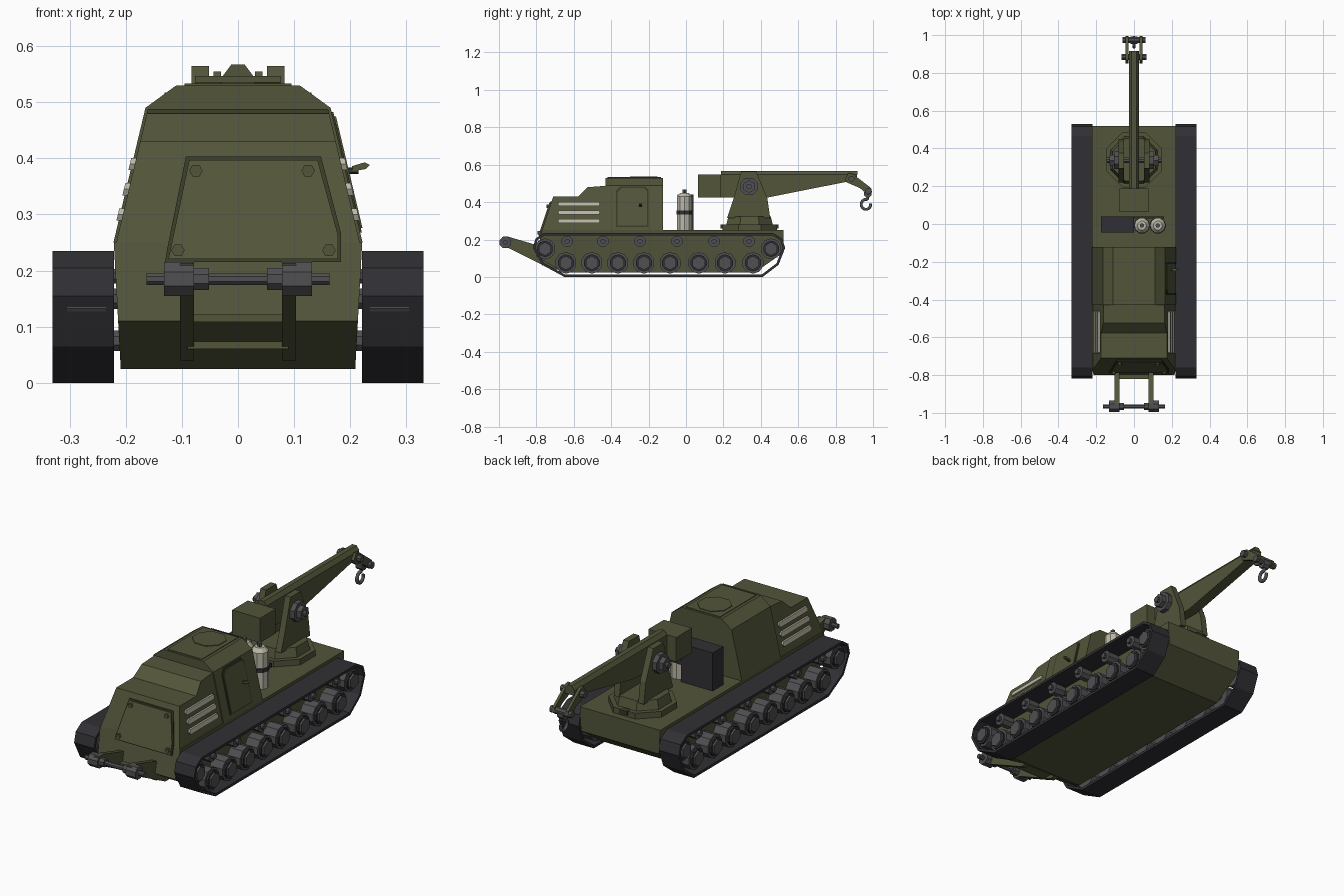
import bpy, bmesh, math
from mathutils import Matrix, Vector


def material(name, r, g, b):
    m = bpy.data.materials.new(name)
    m.diffuse_color = (r, g, b, 1)
    return m


OLIVE = material("olive", 0.085, 0.09, 0.042)
SHADE = material("olive_dark", 0.04, 0.043, 0.02)
BLACK = material("rubber", 0.03, 0.03, 0.035)
STEEL = material("steel", 0.08, 0.08, 0.085)
CREAM = material("cream", 0.5, 0.48, 0.38)


def finish(name, bm, mat):
    bmesh.ops.recalc_face_normals(bm, faces=bm.faces)
    me = bpy.data.meshes.new(name)
    bm.to_mesh(me)
    bm.free()
    ob = bpy.data.objects.new(name, me)
    bpy.context.collection.objects.link(ob)
    me.materials.append(mat)
    return ob


def loft(name, ring_a, ring_b, mat, caps=True):
    bm = bmesh.new()
    a = [bm.verts.new(p) for p in ring_a]
    b = [bm.verts.new(p) for p in ring_b]
    n = len(a)
    for i in range(n):
        bm.faces.new((a[i], a[(i + 1) % n], b[(i + 1) % n], b[i]))
    if caps:
        bm.faces.new(a)
        bm.faces.new(b)
    return finish(name, bm, mat)


def slab(name, pts, vec, mat):
    return loft(name, pts, [Vector(p) + Vector(vec) for p in pts], mat)


def side_profile(name, yz, x0, x1, mat, caps=True):
    return loft(name, [(x0, y, z) for y, z in yz], [(x1, y, z) for y, z in yz], mat, caps)


def tapered(name, yz, width, mat):
    return loft(name, [(-width(z), y, z) for y, z in yz], [(width(z), y, z) for y, z in yz], mat)


def box(name, x0, x1, y0, y1, z0, z1, mat):
    return side_profile(name, [(y0, z0), (y1, z0), (y1, z1), (y0, z1)], x0, x1, mat)


def cyl(name, c, r, depth, axis, n, mat, r2=None):
    turn = {"x": Matrix.Rotation(math.pi / 2, 4, "Y"),
            "y": Matrix.Rotation(math.pi / 2, 4, "X"), "z": Matrix()}[axis]
    bm = bmesh.new()
    bmesh.ops.create_cone(bm, cap_ends=True, segments=n, radius1=r,
                          radius2=r if r2 is None else r2, depth=depth,
                          matrix=Matrix.Translation(c) @ turn @ Matrix.Rotation(math.pi / n, 4, "Z"))
    return finish(name, bm, mat)


def low_w(z):
    return 0.209 + (z - 0.025) * 0.055


def up_w(z):
    return 0.222 - (z - 0.25) * 0.2375


# Hull, engine housing and cab
tapered("lower_hull", [(-0.66, 0.025), (0.37, 0.025), (0.52, 0.13), (0.52, 0.25),
                       (-0.77, 0.25), (-0.80, 0.11)], low_w, OLIVE)
tapered("engine_housing", [(-0.77, 0.25), (-0.43, 0.25), (-0.43, 0.487), (-0.525, 0.48),
                           (-0.577, 0.43), (-0.71, 0.43)], lambda z: up_w(z) - 0.005, OLIVE)
tapered("cab", [(-0.43, 0.25), (-0.123, 0.25), (-0.123, 0.49), (-0.43, 0.49)], up_w, OLIVE)
slab("cab_roof", [(-0.165, -0.43, 0.49), (0.165, -0.43, 0.49), (0.11, -0.43, 0.53),
                  (-0.11, -0.43, 0.53)], (0, 0.307, 0), OLIVE)
box("roof_plate", -0.095, 0.095, -0.42, -0.133, 0.52, 0.533, OLIVE)
cyl("roof_hatch", (0, -0.225, 0.533), 0.08, 0.006, "z", 8, OLIVE)

# Front access panel with bolts
def front(x, z, out):
    return (x, -0.78 + (z - 0.22) / 3 - out, z)


for name, inset, out, mat in (("panel_rim", 0, 0.006, SHADE), ("front_panel", 0.006, 0.01, OLIVE)):
    i = inset
    outline = [(-0.093 + i, 0.403 - i), (0.148 - i, 0.403 - i), (0.184 - i, 0.265),
               (0.184 - i, 0.215 + i), (-0.13 + i, 0.215 + i), (-0.126 + i, 0.24)]
    slab(name, [front(x, z, out) for x, z in outline], (0, 0.02, 0), mat)
for x, z in ((-0.075, 0.378), (0.125, 0.378), (-0.107, 0.236), (0.162, 0.236)):
    cyl("panel_bolt", front(x, z, 0.012), 0.012, 0.014, "y", 6, OLIVE)

# Door on the right side, with handle
for name, i, out, mat in (("door_rim", 0, 0.003, SHADE), ("door", 0.008, 0.006, OLIVE)):
    outline = [(-0.375 + i, 0.268 + i), (-0.2 - i, 0.268 + i), (-0.2 - i, 0.465 - i),
               (-0.218 - i, 0.483 - i), (-0.352 + i, 0.483 - i), (-0.375 + i, 0.46 - i)]
    slab(name, [(up_w(z) + out, y, z) for y, z in outline], (-0.015, 0, 0), mat)
cyl("door_handle_stem", (0.20, -0.243, 0.378), 0.006, 0.03, "x", 6, SHADE)
slab("door_handle", [(0.205, -0.25, 0.377), (0.228, -0.25, 0.381), (0.235, -0.25, 0.388),
                     (0.226, -0.25, 0.393), (0.203, -0.25, 0.386)], (0, 0.014, 0), OLIVE)

# Tracks, wheels, rollers and louvres on both sides
BELT = [(-0.65, 0), (0.41, 0), (0.495, 0.065), (0.53, 0.155), (0.515, 0.205), (0.465, 0.235),
        (-0.76, 0.235), (-0.805, 0.205), (-0.818, 0.155), (-0.77, 0.065)]
for s in (1, -1):
    belt = side_profile("track", BELT, s * 0.221, s * 0.331, BLACK, caps=False)
    mod = belt.modifiers.new("thickness", "SOLIDIFY")
    mod.thickness, mod.offset, mod.use_even_offset = 0.013, -1, True
    wheels = [(y, 0.075, 0.058) for y in (-0.642, -0.503, -0.364, -0.225, -0.085, 0.068, 0.209, 0.358)]
    wheels += [(-0.754, 0.15, 0.056), (0.455, 0.15, 0.056)]
    for y, z, r in wheels:
        cyl("wheel", (s * 0.27, y, z), r, 0.07, "x", 10, STEEL)
        cyl("wheel_face", (s * 0.309, y, z), r * 0.78, 0.01, "x", 10, BLACK)
        cyl("wheel_hub", (s * 0.316, y, z), r * 0.65, 0.016, "x", 6, STEEL)
        cyl("axle", (s * 0.22, y, z), 0.02, 0.05, "x", 8, STEEL)
    for y in (-0.636, -0.444, -0.246, -0.048, 0.15, 0.337):
        cyl("return_roller", (s * 0.275, y, 0.19), 0.031, 0.06, "x", 8, STEEL)
        cyl("roller_axle", (s * 0.26, y, 0.19), 0.014, 0.12, "x", 8, STEEL)
    for z in (0.30, 0.345, 0.39):
        outline = [(-0.68, z - 0.011), (-0.465, z - 0.011), (-0.46, z), (-0.465, z + 0.011),
                   (-0.68, z + 0.011), (-0.685, z)]
        slab("louvre", [(s * (up_w(b) + 0.004), a, b) for a, b in outline], (-s * 0.015, 0, 0), CREAM)

    # Front tow frame side plates and collars
    side_profile("tow_arm", [(-0.985, 0.165), (-0.985, 0.212), (-0.95, 0.215), (-0.78, 0.165),
                             (-0.66, 0.04), (-0.72, 0.04), (-0.95, 0.155)],
                 s * 0.078, s * 0.103, OLIVE)
    cyl("tow_collar", (s * 0.105, -0.966, 0.185), 0.033, 0.054, "x", 8, STEEL)
    cyl("tow_bushing", (s * 0.066, -0.966, 0.185), 0.021, 0.028, "x", 8, STEEL)

    # Crane cheeks, pivot nuts and boom head plates
    side_profile("crane_cheek", [(0.22, 0.315), (0.45, 0.315), (0.435, 0.42), (0.375, 0.565),
                                 (0.295, 0.565), (0.255, 0.42)], s * 0.052, s * 0.083, OLIVE)
    cyl("pivot_plate", (s * 0.095, 0.337, 0.483), 0.05, 0.024, "x", 8, STEEL)
    cyl("pivot_nut", (s * 0.118, 0.337, 0.483), 0.034, 0.026, "x", 6, STEEL)
    side_profile("boom_head_plate", [(0.85, 0.525), (0.868, 0.555), (0.89, 0.552), (0.99, 0.475),
                                     (0.995, 0.452), (0.975, 0.437), (0.93, 0.475), (0.86, 0.505)],
                 s * 0.03, s * 0.044, OLIVE)

box("tow_cross_plate", -0.09, 0.09, -0.82, -0.76, 0.108, 0.122, OLIVE)
box("tow_lower_bar", -0.09, 0.09, -0.77, -0.70, 0.06, 0.074, OLIVE)
cyl("tow_rod", (0, -0.966, 0.185), 0.012, 0.326, "x", 8, STEEL)

# Storage box and gas bottles behind the cab
box("equipment_box", -0.175, 0.0, -0.045, 0.04, 0.245, 0.44, BLACK)
for x in (0.042, 0.126):
    cyl("gas_bottle", (x, -0.008, 0.34), 0.041, 0.18, "z", 10, CREAM)
    cyl("bottle_shoulder", (x, -0.008, 0.44), 0.041, 0.02, "z", 10, CREAM, 0.024)
    cyl("bottle_valve", (x, -0.008, 0.458), 0.012, 0.02, "z", 6, STEEL)
    cyl("bottle_strap", (x, -0.008, 0.345), 0.044, 0.02, "z", 10, BLACK)
box("strap_bar", 0.0, 0.16, 0.03, 0.04, 0.335, 0.355, BLACK)

# Crane turntable
cyl("turntable_base", (0, 0.34, 0.262), 0.158, 0.034, "z", 8, OLIVE)
cyl("turntable", (0, 0.34, 0.301), 0.135, 0.046, "z", 8, OLIVE, 0.122)
for y in (0.205, 0.475):
    box("turntable_lug", -0.02, 0.02, y - 0.02, y + 0.02, 0.26, 0.28, SHADE)
cyl("pivot_axle", (0, 0.337, 0.483), 0.015, 0.29, "x", 8, STEEL)

# Boom with counterweight and ridge
side_profile("boom", [(0.18, 0.425), (0.44, 0.425), (0.915, 0.52), (0.915, 0.547), (0.18, 0.547)],
             -0.027, 0.027, OLIVE)
slab("boom_ridge", [(-0.027, 0.187, 0.547), (0.027, 0.187, 0.547), (0.012, 0.187, 0.567),
                    (-0.012, 0.187, 0.567)], (0, 0.73, 0), OLIVE)
side_profile("counterweight", [(0.064, 0.425), (0.187, 0.425), (0.187, 0.547), (0.064, 0.547)],
             -0.077, 0.077, OLIVE)
cyl("boom_head_pin", (0, 0.885, 0.525), 0.017, 0.13, "x", 8, STEEL)
cyl("hook_pin", (0, 0.975, 0.458), 0.017, 0.12, "x", 8, STEEL)
cyl("hook_swivel", (0, 0.972, 0.445), 0.022, 0.035, "x", 8, STEEL)

# Hook
path = [(0.97, 0.44), (0.972, 0.42)] + [
    (0.962 + 0.026 * math.cos(math.radians(a)), 0.388 + 0.027 * math.sin(math.radians(a)))
    for a in range(80, 371, 29)]
cu = bpy.data.curves.new("hook", "CURVE")
cu.dimensions, cu.bevel_depth, cu.bevel_resolution, cu.use_fill_caps = "3D", 0.009, 1, True
sp = cu.splines.new("POLY")
sp.points.add(len(path) - 1)
for p, (y, z) in zip(sp.points, path):
    p.co = (0, y, z, 1)
cu.materials.append(STEEL)
bpy.context.collection.objects.link(bpy.data.objects.new("hook", cu))
